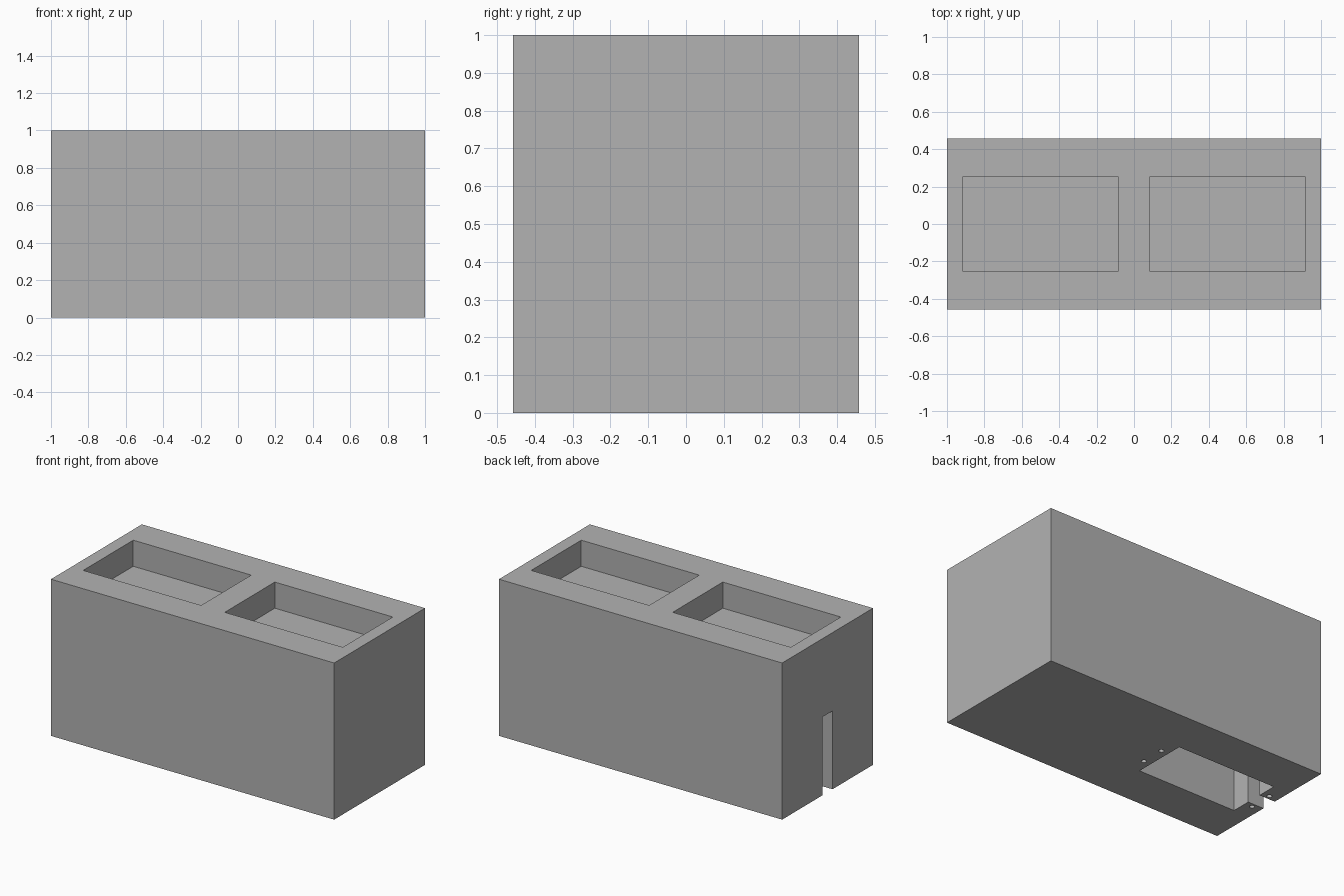
import bpy
import bmesh
from mathutils import Matrix

default = bpy.data.objects.get("Cube")
if default:
    bpy.data.objects.remove(default, do_unlink=True)

grey = bpy.data.materials.new("plain_grey")
grey.use_nodes = True
colour = (0.448, 0.448, 0.448, 1)
grey.diffuse_color = colour
grey.node_tree.nodes["Principled BSDF"].inputs["Base Color"].default_value = colour


def make_object(name, bm):
    bmesh.ops.recalc_face_normals(bm, faces=bm.faces)
    mesh = bpy.data.meshes.new(name)
    bm.to_mesh(mesh)
    bm.free()
    mesh.materials.append(grey)
    obj = bpy.data.objects.new(name, mesh)
    bpy.context.collection.objects.link(obj)
    return obj


def prism(name, outline, z0, z1):
    """Extrude a flat outline from z0 up to z1."""
    bm = bmesh.new()
    face = bm.faces.new([bm.verts.new((x, y, z0)) for x, y in outline])
    top = bmesh.ops.extrude_face_region(bm, geom=[face])["geom"]
    verts = [v for v in top if isinstance(v, bmesh.types.BMVert)]
    bmesh.ops.translate(bm, verts=verts, vec=(0, 0, z1 - z0))
    return make_object(name, bm)


def rectangle(x0, x1, half_y):
    return [(x0, -half_y), (x1, -half_y), (x1, half_y), (x0, half_y)]


def peg(name, x, y, radius, depth):
    bm = bmesh.new()
    bmesh.ops.create_cone(bm, cap_ends=True, segments=24, radius1=radius,
                          radius2=radius, depth=depth * 2,
                          matrix=Matrix.Translation((x, y, 0)))
    return make_object(name, bm)


# Main body
body = prism("block_body", rectangle(-1, 1, 0.4583), 0, 1)

# Two shallow pockets in the top
cutters = [prism("top_pocket_cutter", rectangle(x, x + 0.8334, 0.2525), 0.8333, 1.1)
           for x in (-0.9167, 0.0833)]

# Underside chamber with a narrow slot out through the end
near, far, wide, slot = -0.1875, -0.8875, 0.175, 0.05
half = [(near, wide), (far, wide), (far, slot), (-1.1, slot)]
outline = half + [(x, -y) for x, y in reversed(half)]
cutters.append(prism("chamber_cutter", outline, -0.1, 0.5))

# Four screw holes around the chamber
for x in (near + 0.05, far - 0.05):
    for y in (-0.077, 0.077):
        cutters.append(peg("screw_hole_cutter", x, y, 0.015, 0.17))

# Cut every opening, then discard the cutters
bpy.context.view_layer.objects.active = body
for cutter in cutters:
    cutter.hide_render = True
    cut = body.modifiers.new(cutter.name, 'BOOLEAN')
    cut.operation = 'DIFFERENCE'
    cut.solver = 'EXACT'
    cut.object = cutter
    bpy.ops.object.modifier_apply(modifier=cut.name)
    bpy.data.objects.remove(cutter, do_unlink=True)
